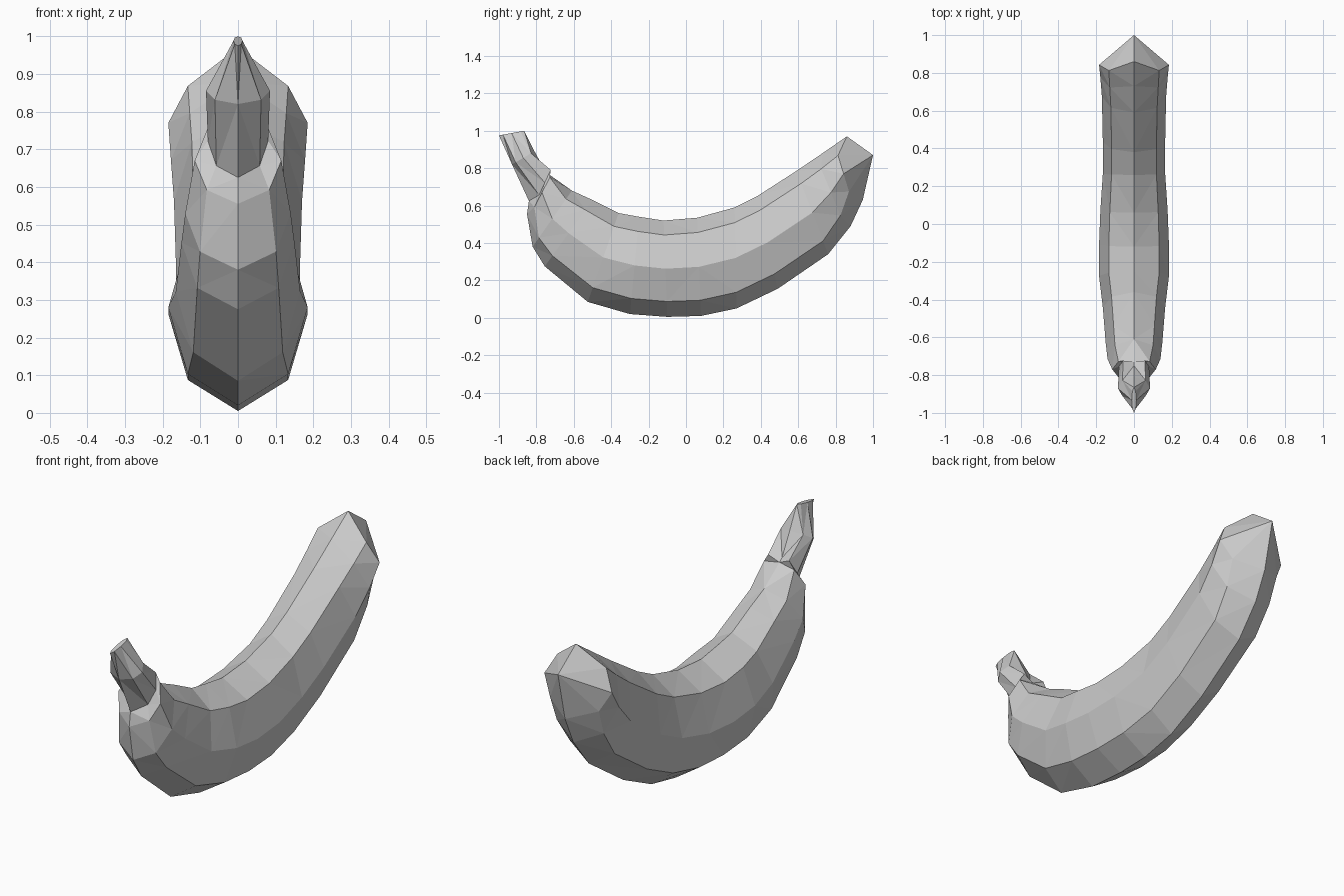
import bpy
import bmesh
from mathutils import Vector

cube = bpy.data.objects.get("Cube")
if cube:
    bpy.data.objects.remove(cube, do_unlink=True)

# One plain grey skin
skin = bpy.data.materials.new("grey_skin")
skin.use_nodes = True
grey = (0.6, 0.6, 0.6, 1)
skin.diffuse_color = grey
skin.node_tree.nodes["Principled BSDF"].inputs["Base Color"].default_value = grey

# Cross-section from inner ridge to outer ridge: (depth fraction, width fraction)
SECTION = [(0.15, 0.72), (0.5, 1.0), (0.84, 0.72)]

# Rings: inner ridge y, z; outer ridge y, z; half width; backward bow of the sides
RINGS = [
    (-.865, 1.0, -1.0, .975, .012, 0),
    (-.81, .89, -.93, .82, .085, 0),
    (-.75, .78, -.84, .625, .08, .04),
    (-.73, .765, -.85, .555, .115, .02),
    (-.61, .68, -.82, .38, .14, 0),
    (-.5, .63, -.755, .275, .15, 0),
    (-.36, .56, -.525, .085, .165, 0),
    (-.25, .54, -.3, .02, .185, 0),
    (-.12, .52, -.1, .005, .185, 0),
    (.06, .535, .08, .01, .178, 0),
    (.26, .59, .27, .05, .165, 0),
    (.38, .65, .49, .155, .165, 0),
    (.59, .785, .76, .34, .17, 0),
    (.73, .88, .88, .49, .178, -.03),
    (.86, .97, .945, .63, .185, -.06),
]
TIP = (0, 1.0, .87)


def ring_points(iy, iz, oy, oz, width, bow):
    """Eight-sided section: inner ridge, left side, outer ridge, right side."""
    inner, outer = Vector((0, iy, iz)), Vector((0, oy, oz))

    def side(sign):
        return [inner.lerp(outer, t) + Vector((sign * width * w, bow, bow * (1 - t)))
                for t, w in SECTION]

    return [inner] + side(1) + [outer] + side(-1)[::-1]


# Curved fruit with its stem, skinned ring to ring
bm = bmesh.new()
loops = [[bm.verts.new(p) for p in ring_points(*ring)] for ring in RINGS]
sides = len(loops[0])
for a, b in zip(loops, loops[1:]):
    for i in range(sides):
        j = (i + 1) % sides
        bm.faces.new((a[i], a[j], b[j], b[i]))

# Cut stem end and pointed blossom end
bm.faces.new(loops[0])
tip = bm.verts.new(TIP)
for i in range(sides):
    bm.faces.new((loops[-1][i], loops[-1][(i + 1) % sides], tip))

bmesh.ops.triangulate(bm, faces=bm.faces[:])
bmesh.ops.recalc_face_normals(bm, faces=bm.faces[:])
mesh = bpy.data.meshes.new("banana")
bm.to_mesh(mesh)
bm.free()
mesh.materials.append(skin)
banana = bpy.data.objects.new("banana", mesh)
bpy.context.collection.objects.link(banana)
